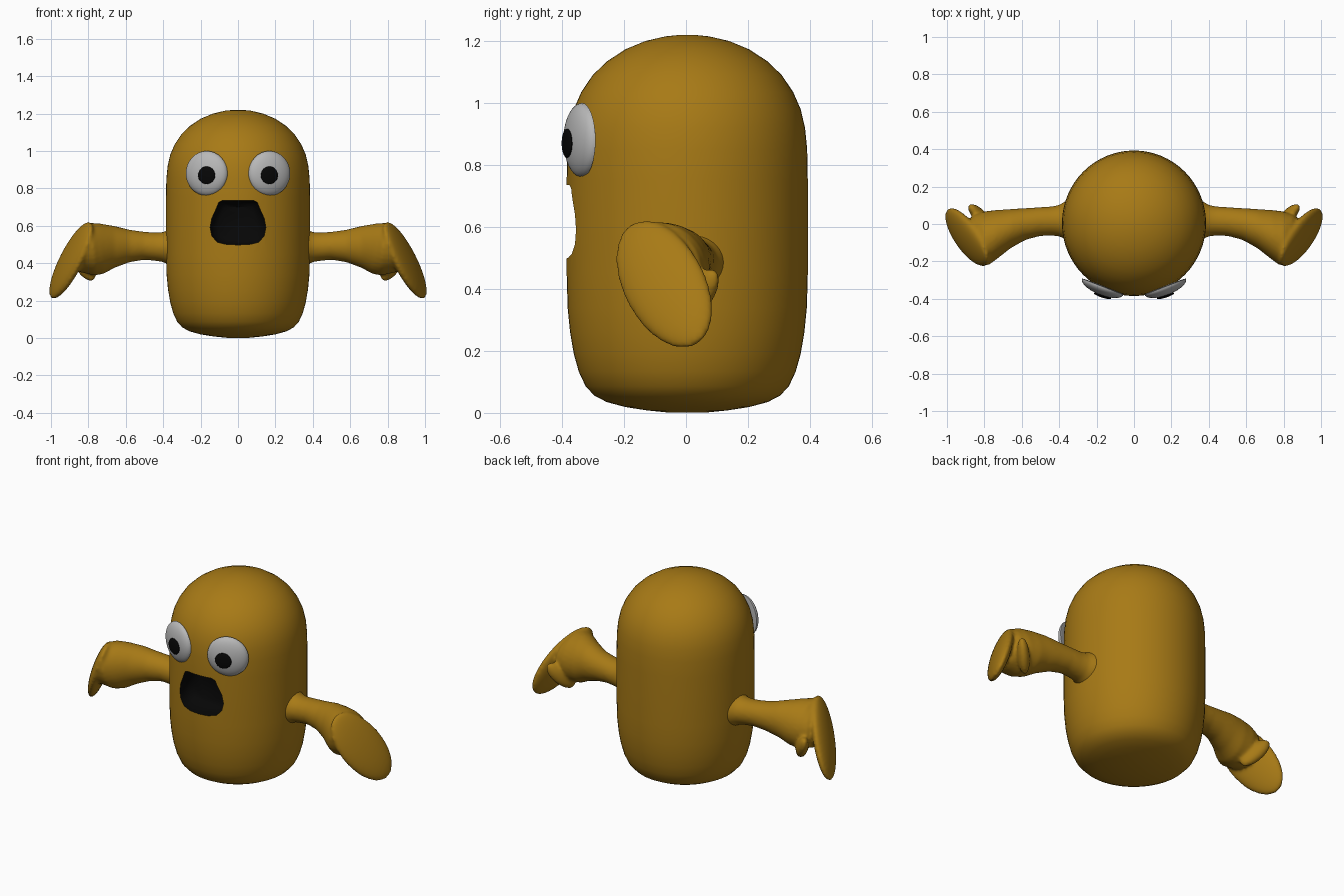
import bpy, bmesh, math
from mathutils import Vector

if "Cube" in bpy.data.objects:
    bpy.data.objects.remove(bpy.data.objects["Cube"])


def material(name, rgb):
    m = bpy.data.materials.new(name)
    m.diffuse_color = (*rgb, 1)
    m.use_nodes = True
    m.node_tree.nodes["Principled BSDF"].inputs["Base Color"].default_value = m.diffuse_color
    return m


MUSTARD = material("mustard", (0.39, 0.195, 0.008))
BLACK = material("black", (0.002, 0.002, 0.002))
EYE_GREY = material("eye_grey", (0.48, 0.48, 0.48))


def smooth(ob, angle):
    bpy.ops.object.select_all(action='DESELECT')
    ob.select_set(True)
    bpy.context.view_layer.objects.active = ob
    bpy.ops.object.shade_smooth_by_angle(angle=math.radians(angle))


def finish(bm, name, mat, mirror=False, blend=False):
    """Turn a bmesh into a smooth object, optionally fused by remeshing and mirrored in x."""
    bmesh.ops.recalc_face_normals(bm, faces=bm.faces)
    me = bpy.data.meshes.new(name)
    bm.to_mesh(me)
    bm.free()
    ob = bpy.data.objects.new(name, me)
    bpy.context.collection.objects.link(ob)
    me.materials.append(mat)
    smooth(ob, 50)
    if blend:
        rm = ob.modifiers.new("Fuse", 'REMESH')
        rm.mode, rm.voxel_size, rm.use_smooth_shade = 'VOXEL', 0.009, True
        sm = ob.modifiers.new("Soften", 'SMOOTH')
        sm.factor, sm.iterations = 0.5, 10
    if mirror:
        ob.modifiers.new("Mirror", 'MIRROR').use_mirror_merge = False
    return ob


def loft(rings):
    """Skin a list of equal-length point rings and cap both ends."""
    bm = bmesh.new()
    vs = [[bm.verts.new(p) for p in r] for r in rings]
    n = len(vs[0])
    for a, b in zip(vs, vs[1:]):
        for i in range(n):
            j = (i + 1) % n
            bm.faces.new((a[i], a[j], b[j], b[i]))
    bm.faces.new(vs[0])
    bm.faces.new(vs[-1])
    return bm


def ellipsoid(centre, long_axis, normal, radii, back=1.0, bm=None):
    """Ellipsoid with radii along (long axis, width, normal); back flattens the rear half."""
    n = Vector(normal).normalized()
    l = Vector(long_axis)
    l = (l - n * l.dot(n)).normalized()
    w = n.cross(l)
    bm = bm or bmesh.new()
    for v in bmesh.ops.create_uvsphere(bm, u_segments=32, v_segments=20, radius=1)['verts']:
        x, y, z = v.co
        z *= back if z < 0 else 1
        v.co = Vector(centre) + l * x * radii[0] + w * y * radii[1] + n * z * radii[2]
    return bm


# Body: rounded capsule of revolution
profile = [(0.06, 0.001), (0.13, 0.008), (0.2, 0.019), (0.26, 0.035), (0.3, 0.056), (0.328, 0.086),
           (0.35, 0.133), (0.366, 0.19), (0.378, 0.26), (0.386, 0.34), (0.389, 0.45), (0.389, 0.6),
           (0.389, 0.75), (0.387, 0.85), (0.38, 0.92), (0.366, 0.98), (0.342, 1.035),
           (0.305, 1.09), (0.258, 1.135), (0.2, 1.173), (0.135, 1.2), (0.07, 1.215), (0.02, 1.22)]
N = 64
body = finish(loft([[(r * 0.99 * math.cos(2 * math.pi * i / N),
                      0.004 + r * math.sin(2 * math.pi * i / N), z)
                     for i in range(N)] for r, z in profile]), "body", MUSTARD)

# Mouth: rounded trapezoid cut into the body, black inside
half = [(0.0, 0.736), (0.08, 0.736), (0.103, 0.725), (0.117, 0.69), (0.14, 0.64), (0.149, 0.59),
        (0.14, 0.545), (0.11, 0.512), (0.06, 0.5), (0.0, 0.498)]
outline = half + [(-x, z) for x, z in half[-2:0:-1]]
cutter = finish(loft([[(x * s, y, 0.62 + (z - 0.62) * s) for x, z in outline]
                      for y, s in ((-0.5, 1), (-0.32, 1), (-0.28, 0.9), (-0.26, 0.7))]),
                "mouth_cutter", BLACK)
cutter.hide_render = True
cut = body.modifiers.new("Mouth", 'BOOLEAN')
cut.operation, cut.object, cut.solver, cut.material_mode = 'DIFFERENCE', cutter, 'EXACT', 'TRANSFER'
bpy.context.view_layer.objects.active = body
bpy.ops.object.modifier_apply(modifier="Mouth")
bpy.data.objects.remove(cutter)
smooth(body, 40)

# Eyes: shallow domes with flat pupils
finish(ellipsoid((0.167, -0.335, 0.88), (0, 0, 1), (0.36, -0.93, 0), (0.12, 0.119, 0.046), 0.1),
       "eyes", EYE_GREY, True)
finish(ellipsoid((0.168, -0.384, 0.87), (0, 0, 1), (0.3, -0.95, 0), (0.047, 0.048, 0.01)),
       "pupils", BLACK, True)

# Arms: flaring sleeves, each section is centre plus two half axes
sections = [((0.33, 0.02, 0.485), (0, 0.12, 0), (0, 0, 0.11)),
            ((0.375, 0.02, 0.485), (0, 0.098, 0), (0, 0, 0.092)),
            ((0.4, 0.018, 0.486), (0, 0.084, 0), (0, 0, 0.08)),
            ((0.44, 0.016, 0.488), (0, 0.078, 0), (0, 0, 0.076)),
            ((0.5, 0.013, 0.493), (0, 0.077, 0), (0, 0, 0.075)),
            ((0.58, 0, 0.492), (0, 0.085, 0), (0, 0, 0.087)),
            ((0.66, -0.025, 0.487), (0, 0.105, 0), (0, 0, 0.112)),
            ((0.73, -0.055, 0.478), (0, 0.13, 0.01), (0.012, -0.02, 0.135)),
            ((0.785, -0.075, 0.475), (0.015, 0.138, 0.02), (0.015, -0.04, 0.14)),
            ((0.835, -0.085, 0.475), (0.02, 0.125, 0.03), (-0.02, -0.04, 0.118)),
            ((0.87, -0.08, 0.47), (0.015, 0.07, 0.02), (-0.02, -0.02, 0.06))]
rings = [[Vector(c) + Vector(u) * math.cos(t) + Vector(v) * math.sin(t)
          for t in (2 * math.pi * i / 28 for i in range(28))] for c, u, v in sections]
arm = loft(rings)
# Hands: flat paddles hanging from the sleeves, with a short thumb behind
ellipsoid((0.892, -0.07, 0.415), (0.205, 0.2, -0.36), (0.886, -0.337, 0.317),
          (0.248, 0.135, 0.042), bm=arm)
ellipsoid((0.825, 0.045, 0.385), (0.1, 0.09, 0.13), (0.75, -0.65, -0.1),
          (0.105, 0.05, 0.034), bm=arm)
finish(arm, "arms_and_hands", MUSTARD, True, True)
